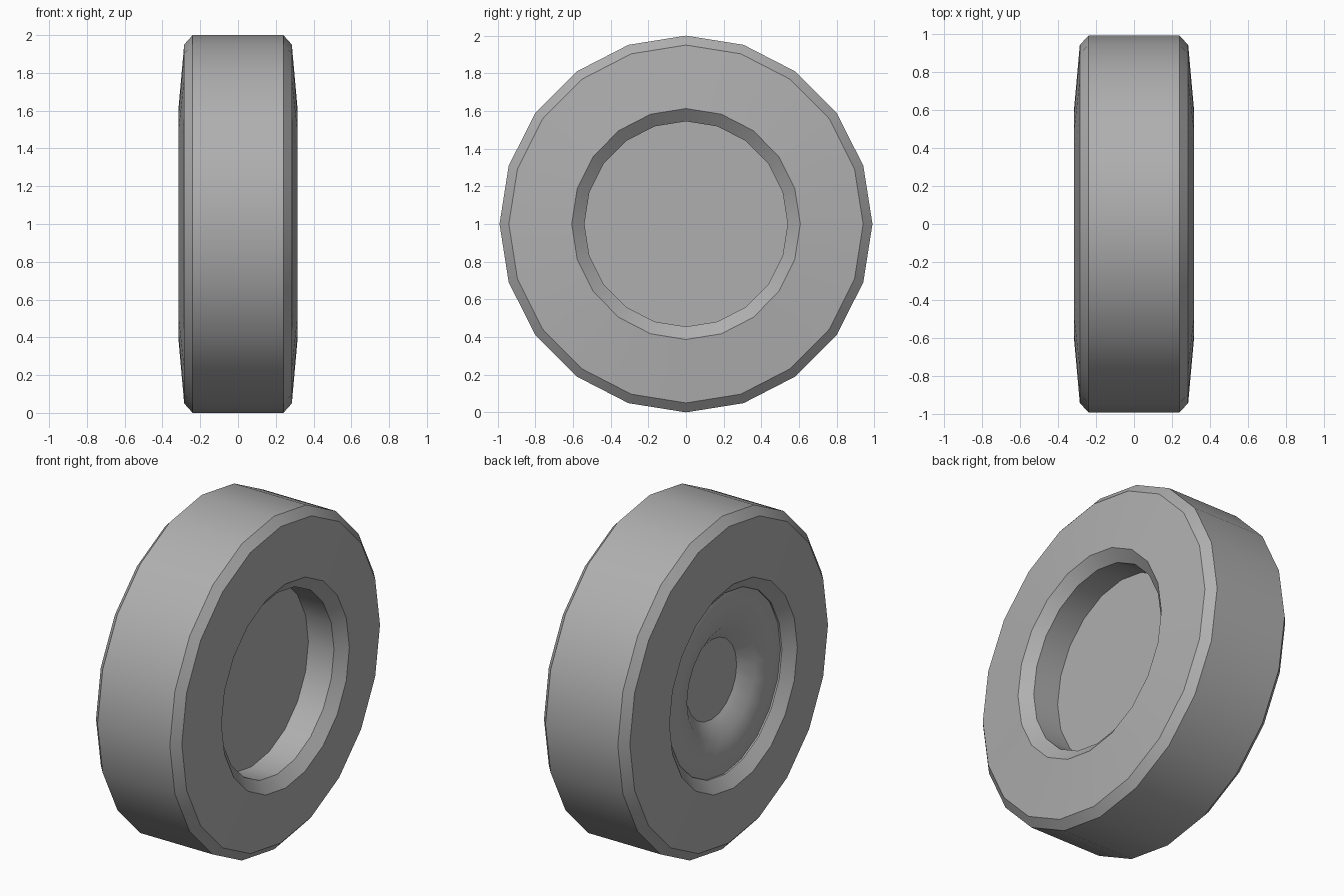
import bpy, bmesh, math

if "Cube" in bpy.data.objects:
    bpy.data.objects.remove(bpy.data.objects["Cube"])

SIDES = 20
Y_SCALE = 0.99

grey = bpy.data.materials.new("dark_grey")
grey.diffuse_color = (0.43, 0.43, 0.43, 1)
grey.use_nodes = True
grey.node_tree.nodes["Principled BSDF"].inputs["Base Color"].default_value = grey.diffuse_color


def lathe(name, profile, closed):
    """Spin (x, radius) points about the x axis; loop the profile or cap its ends."""
    bm = bmesh.new()
    rings = []
    for x, r in profile:
        ring = []
        for i in range(SIDES):
            a = 2 * math.pi * i / SIDES
            ring.append(bm.verts.new((x, Y_SCALE * r * math.sin(a), 1 + r * math.cos(a))))
        rings.append(ring)
    pairs = list(zip(rings, rings[1:]))
    if closed:
        pairs.append((rings[-1], rings[0]))
    else:
        bm.faces.new(rings[0])
        bm.faces.new(rings[-1])
    for p, q in pairs:
        for i in range(SIDES):
            j = (i + 1) % SIDES
            bm.faces.new((p[i], p[j], q[j], q[i]))
    bmesh.ops.recalc_face_normals(bm, faces=bm.faces)
    mesh = bpy.data.meshes.new(name)
    bm.to_mesh(mesh)
    bm.free()
    mesh.materials.append(grey)
    obj = bpy.data.objects.new(name, mesh)
    bpy.context.collection.objects.link(obj)
    bpy.ops.object.select_all(action='DESELECT')
    obj.select_set(True)
    bpy.context.view_layer.objects.active = obj
    bpy.ops.object.shade_smooth_by_angle(angle=math.radians(30))
    return obj


# Tyre: bevelled tread, bulging sidewalls and inner lips
half = [(0.24, 1.0), (0.285, 0.95), (0.315, 0.613), (0.26, 0.545)]
lathe("tyre", half + [(-x, r) for x, r in reversed(half)], True)

# Hub: flat recessed disc on +x, gently domed ring and sunken centre on -x
lathe("hub", [(0.09, 0.545), (-0.25, 0.545), (-0.268, 0.47),
              (-0.235, 0.33), (-0.17, 0.24)], False)
